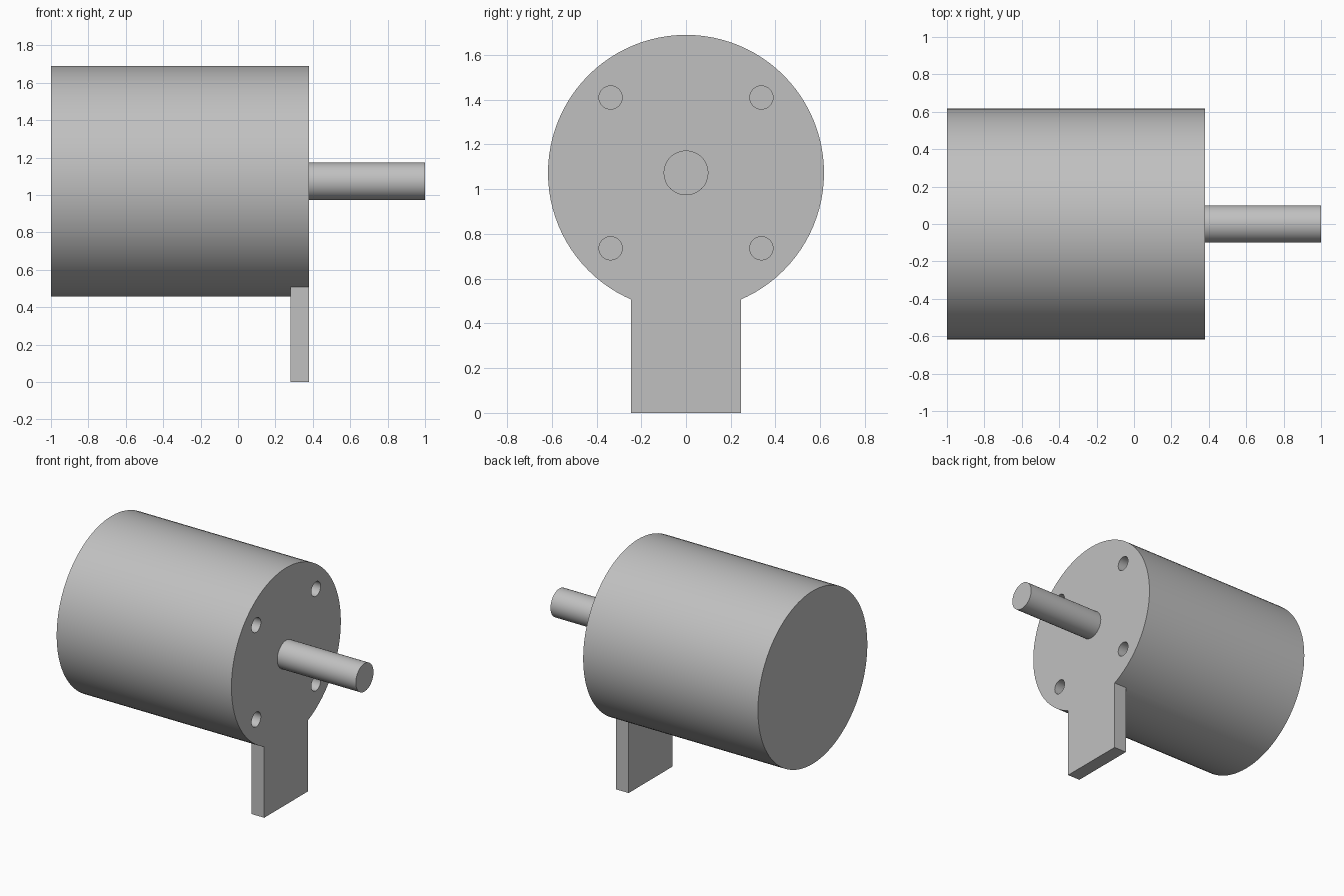
import bpy
import math

cube = bpy.data.objects.get("Cube")
if cube:
    bpy.data.objects.remove(cube, do_unlink=True)

AXIS_Z = 1.073      # height of the motor axis
RADIUS = 0.617
FACE_X = 0.38       # mounting face
HOLE_OFFSET = 0.337
HOLE_DEPTH = 0.2

grey = bpy.data.materials.new("light_grey_metal")
grey.use_nodes = True
colour = (0.53, 0.53, 0.53, 1)
grey.diffuse_color = colour
grey.node_tree.nodes["Principled BSDF"].inputs["Base Color"].default_value = colour


def rod(name, radius, x0, x1, y=0, z=AXIS_Z, sides=96):
    """Cylinder along x."""
    bpy.ops.mesh.primitive_cylinder_add(
        vertices=sides, radius=radius, depth=x1 - x0,
        location=((x0 + x1) / 2, y, z), rotation=(0, math.pi / 2, 0))
    obj = bpy.context.object
    obj.name = name
    obj.data.materials.append(grey)
    return obj


def combine(target, tool, operation):
    """Apply a boolean and remove the tool object."""
    mod = target.modifiers.new(operation.lower(), "BOOLEAN")
    mod.operation = operation
    mod.solver = "EXACT"
    mod.object = tool
    bpy.context.view_layer.objects.active = target
    bpy.ops.object.modifier_apply(modifier=mod.name)
    bpy.data.objects.remove(tool, do_unlink=True)


def smooth(obj):
    bpy.ops.object.select_all(action="DESELECT")
    obj.select_set(True)
    bpy.context.view_layer.objects.active = obj
    bpy.ops.object.shade_smooth_by_angle(angle=math.radians(30))


# Motor housing
housing = rod("motor_housing", RADIUS, -1, FACE_X)

# Mounting foot, flush with the face and merged into the housing
foot_top = 0.7
bpy.ops.mesh.primitive_cube_add(size=1, location=(FACE_X - 0.05, 0, foot_top / 2))
foot = bpy.context.object
foot.name = "mounting_foot"
foot.scale = (0.1, 0.494, foot_top)
bpy.ops.object.transform_apply(location=False, rotation=False, scale=True)
foot.data.materials.append(grey)
combine(housing, foot, "UNION")

# Four blind bolt holes in the face
for sy in (-1, 1):
    for sz in (-1, 1):
        drill = rod("bolt_hole_cutter", 0.052, FACE_X - HOLE_DEPTH, FACE_X + 0.1,
                    sy * HOLE_OFFSET, AXIS_Z + sz * HOLE_OFFSET, 32)
        combine(housing, drill, "DIFFERENCE")
smooth(housing)

# Output shaft
shaft = rod("output_shaft", 0.1, FACE_X - 0.02, 1, sides=48)
smooth(shaft)
